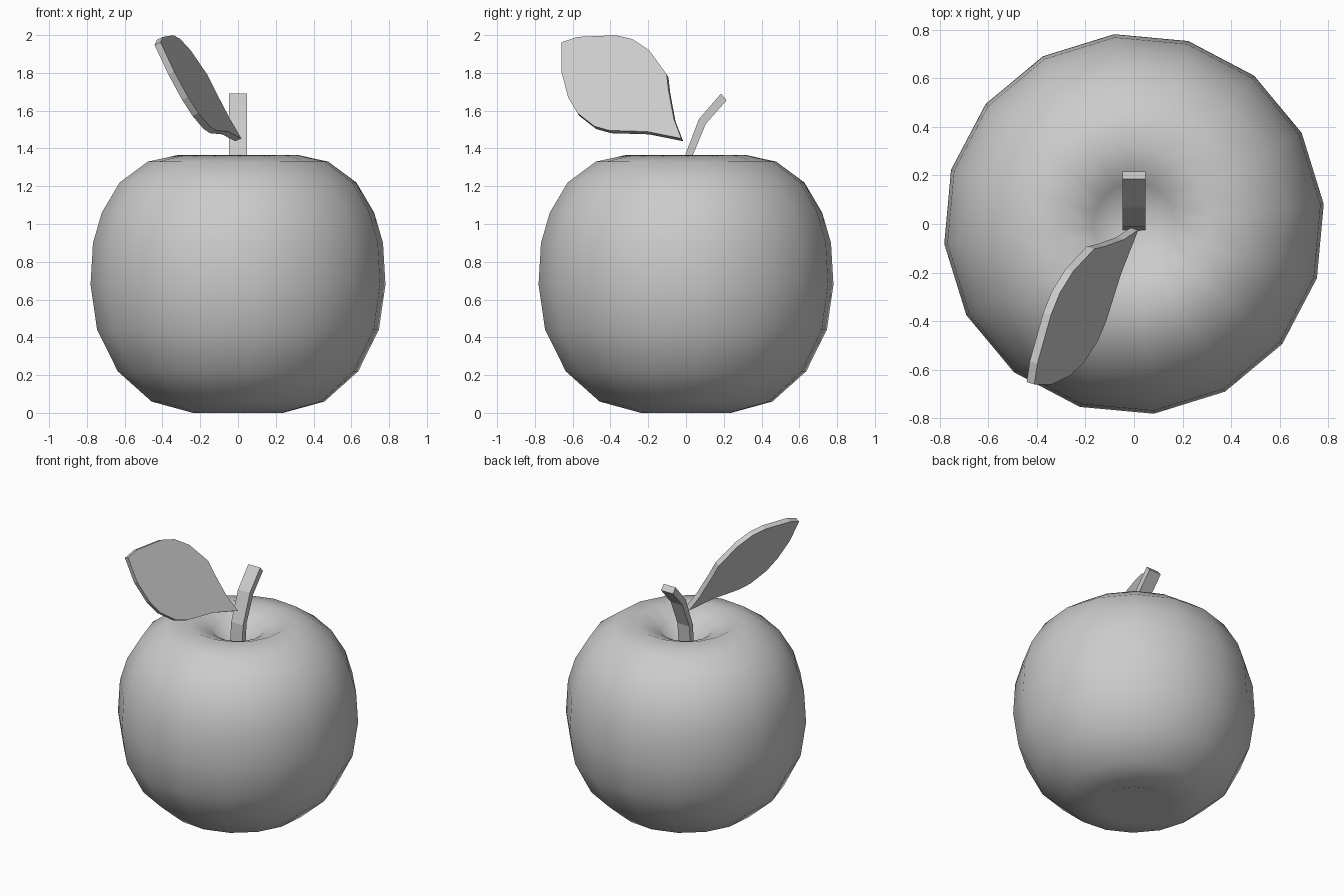
import bpy, bmesh, math
from mathutils import Vector, Matrix

if "Cube" in bpy.data.objects:
    bpy.data.objects.remove(bpy.data.objects["Cube"])


def make_object(name, bm):
    bmesh.ops.recalc_face_normals(bm, faces=bm.faces)
    mesh = bpy.data.meshes.new(name)
    bm.to_mesh(mesh)
    bm.free()
    obj = bpy.data.objects.new(name, mesh)
    bpy.context.collection.objects.link(obj)
    return obj


# Fruit body: lathed profile (radius, height) dimpled at both ends
profile = [(0, 0.09), (0.24, 0), (0.46, 0.06), (0.64, 0.22), (0.75, 0.44),
           (0.785, 0.68), (0.772, 0.9), (0.725, 1.06), (0.63, 1.22),
           (0.48, 1.33), (0.32, 1.365), (0.17, 1.30), (0, 1.13)]
SIDES = 16
PHASE = math.radians(6)
bm = bmesh.new()
points = [bm.verts.new((r * math.cos(PHASE), r * math.sin(PHASE), z)) for r, z in profile]
edges = [bm.edges.new(pair) for pair in zip(points, points[1:])]
bmesh.ops.spin(bm, geom=points + edges, cent=(0, 0, 0), axis=(0, 0, 1),
               angle=math.tau, steps=SIDES)
bmesh.ops.remove_doubles(bm, verts=bm.verts, dist=0.001)
fruit = make_object("fruit_body", bm)
fruit.data.shade_smooth()

# Stem: rectangular section swept along a bent path, (y, z) back and front edges
stem_path = [((-0.03, 1.12), (0.01, 1.12)), ((-0.01, 1.35), (0.03, 1.35)),
             ((0.068, 1.555), (0.105, 1.53)), ((0.185, 1.69), (0.215, 1.655))]
bm = bmesh.new()
rings = []
for (y0, z0), (y1, z1) in stem_path:
    rings.append([bm.verts.new(p) for p in ((-0.047, y0, z0), (0.047, y0, z0),
                                            (0.047, y1, z1), (-0.047, y1, z1))])
for a, b in zip(rings, rings[1:]):
    for i in range(4):
        j = (i + 1) % 4
        bm.faces.new((a[i], a[j], b[j], b[i]))
bm.faces.new(rings[0])
bm.faces.new(rings[-1])
make_object("stem", bm)

# Leaf: side outline (y, z) laid on a tilted plane and given thickness
outline = [(-0.02, 1.446), (-0.2, 1.482), (-0.4, 1.488), (-0.48, 1.51), (-0.57, 1.58),
           (-0.62, 1.665), (-0.655, 1.80), (-0.655, 1.955), (-0.57, 1.983),
           (-0.37, 1.992), (-0.28, 1.972), (-0.19, 1.912), (-0.098, 1.785),
           (-0.088, 1.7), (-0.06, 1.55)]
normal = Vector((1, -0.3, 0.466)).normalized()
bm = bmesh.new()
face = bm.faces.new([bm.verts.new(
    Vector((0.3 * (y + 0.02) - 0.466 * (z - 1.45), y, z)) - normal * 0.018)
    for y, z in outline])
new = bmesh.ops.extrude_face_region(bm, geom=[face], use_keep_orig=True)["geom"]
bmesh.ops.translate(bm, vec=normal * 0.036,
                    verts=[v for v in new if isinstance(v, bmesh.types.BMVert)])
make_object("leaf", bm)
